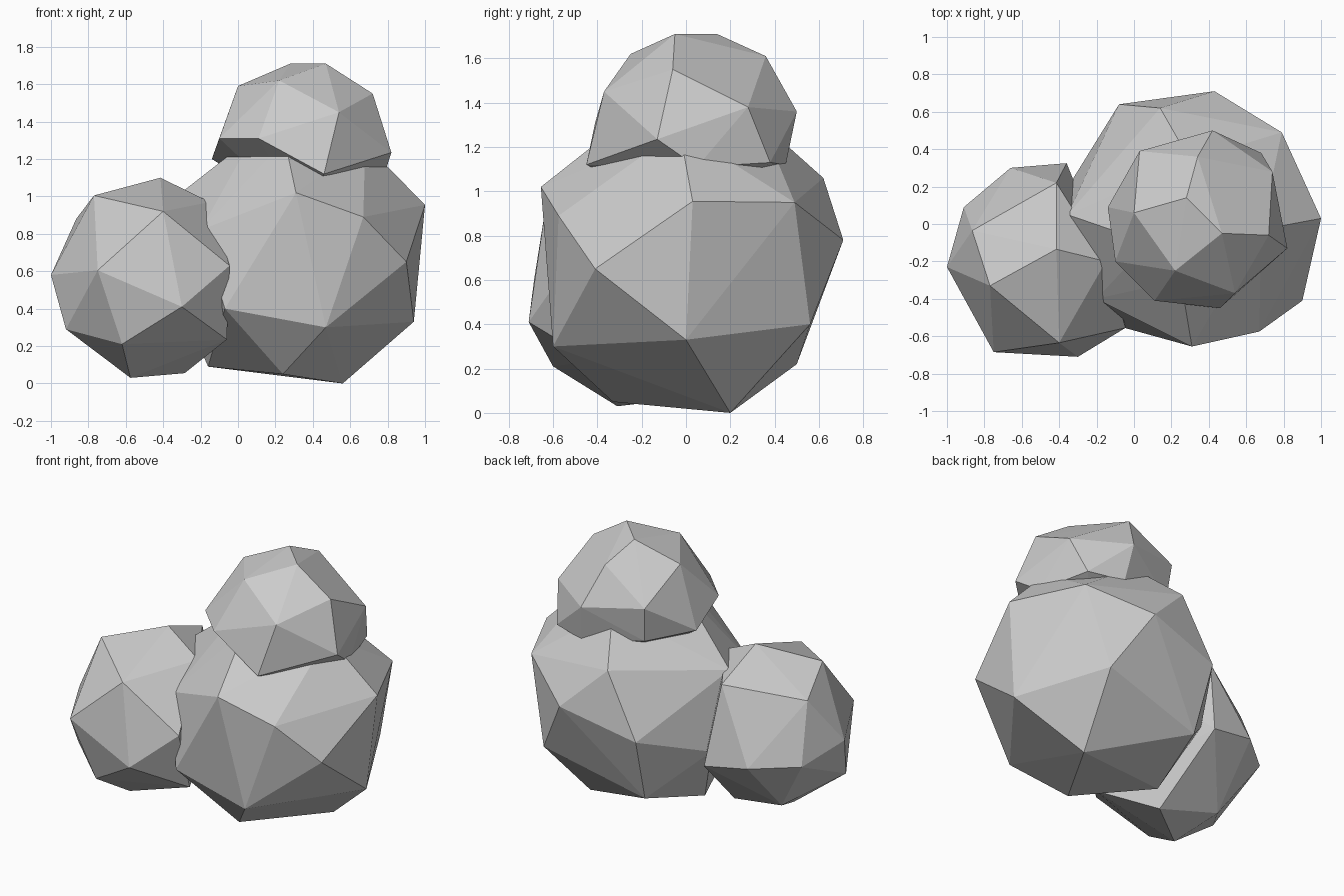
import bpy, bmesh


def boulder(name, corners):
    """Faceted lump: the convex skin around a few corner points."""
    bm = bmesh.new()
    for p in corners:
        bm.verts.new(p)
    res = bmesh.ops.convex_hull(bm, input=bm.verts[:])
    loose = {g for g in res["geom_interior"] + res["geom_unused"]
             if isinstance(g, bmesh.types.BMVert)}
    bmesh.ops.delete(bm, geom=list(loose), context='VERTS')
    bmesh.ops.recalc_face_normals(bm, faces=bm.faces[:])
    mesh = bpy.data.meshes.new(name)
    bm.to_mesh(mesh)
    bm.free()
    obj = bpy.data.objects.new(name, mesh)
    bpy.context.collection.objects.link(obj)
    return obj


# Large main lump
boulder("large_lump", [
    (1.0, .03, .955), (.79, .49, .95), (.43, .71, .78), (.65, .56, .40),
    (.90, -.41, .65), (.94, 0, .33), (.67, -.575, .89), (.31, -.655, 1.02),
    (.47, -.60, .30), (.24, -.33, .05), (.56, .20, 0), (-.16, .03, .09),
    (-.05, .50, .22), (-.08, .64, .65), (.14, .62, 1.06), (-.355, .05, .98),
    (-.34, .22, .50), (-.20, -.40, .82), (-.07, -.55, .40),
    (.08, -.10, 1.32), (.68, -.03, 1.28), (.30, .34, 1.31), (.25, -.30, 1.30),
])

# Smaller lump on the left
boulder("left_lump", [
    (-1.0, -.23, .58), (-.92, -.36, .29), (-.91, .09, .50), (-.865, -.035, .88),
    (-.77, -.33, 1.005), (-.75, -.685, .605), (-.40, -.635, .92),
    (-.30, -.71, .41), (-.62, -.60, .21), (-.575, -.31, .03),
    (-.285, -.10, .055), (-.68, -.03, .14), (-.66, .30, .50),
    (-.36, .325, .45), (-.415, .22, .965), (-.415, -.135, 1.10),
    (-.15, -.20, .97), (-.045, -.555, .63), (-.06, -.42, .235),
])

# Cap lump on top
boulder("top_lump", [
    (.28, .14, 1.71), (.47, -.05, 1.71), (.22, -.25, 1.62), (0, .06, 1.59),
    (.34, .36, 1.61), (.72, -.06, 1.55), (.54, -.37, 1.45), (.11, -.41, 1.31),
    (.46, -.45, 1.12), (.82, -.13, 1.235), (.74, .28, 1.38), (.42, .50, 1.36),
    (.03, .39, 1.41), (-.10, -.20, 1.31), (-.14, .09, 1.20), (.68, .38, 1.13),
    (.78, .05, 1.11), (.45, .45, 1.12), (.05, .36, 1.18), (.34, 0, .90),
])
